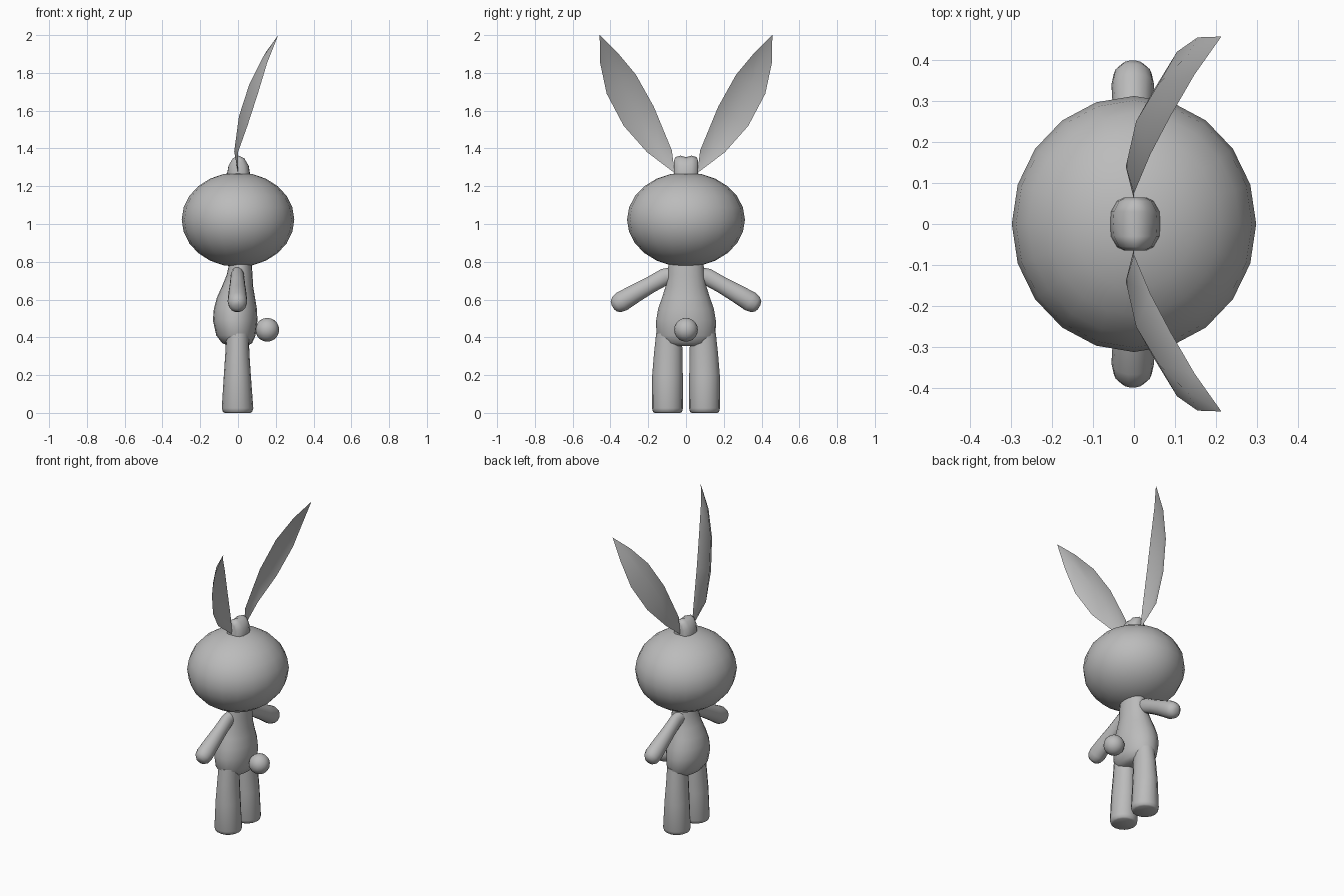
import bpy, bmesh, math
from mathutils import Vector as V

if "Cube" in bpy.data.objects:
    bpy.data.objects.remove(bpy.data.objects["Cube"])

grey = bpy.data.materials.new("soft grey")
grey.diffuse_color = (0.5, 0.5, 0.5, 1)
grey.use_nodes = True
grey.node_tree.nodes["Principled BSDF"].inputs["Base Color"].default_value = grey.diffuse_color


def finish(name, bm, angle=50):
    bmesh.ops.recalc_face_normals(bm, faces=bm.faces)
    me = bpy.data.meshes.new(name)
    bm.to_mesh(me)
    bm.free()
    me.materials.append(grey)
    ob = bpy.data.objects.new(name, me)
    bpy.context.collection.objects.link(ob)
    bpy.ops.object.select_all(action='DESELECT')
    ob.select_set(True)
    bpy.context.view_layer.objects.active = ob
    bpy.ops.object.shade_smooth_by_angle(angle=math.radians(angle))
    return ob


def loft(name, stations, n=16):
    """Skin elliptical rings; each station is (centre, u radius, v radius)."""
    bm = bmesh.new()
    rings = []
    for c, u, v in stations:
        angles = [2 * math.pi * i / n for i in range(n)]
        rings.append([bm.verts.new(V(c) + V(u) * math.cos(a) + V(v) * math.sin(a))
                      for a in angles])
    for a, b in zip(rings, rings[1:]):
        for i in range(n):
            j = (i + 1) % n
            bm.faces.new((a[i], a[j], b[j], b[i]))
    bm.faces.new(rings[0])
    bm.faces.new(rings[-1])
    return finish(name, bm)


def upright(name, rows, y=0, n=16):
    """Rows are (z, min x, max x, half depth in y, y offset)."""
    return loft(name, [((((a + b) / 2), y + o, z), ((b - a) / 2, 0, 0), (0, h, 0))
                       for z, a, b, h, o in rows], n)


def ball(name, centre, radii, seg, rings):
    bm = bmesh.new()
    bmesh.ops.create_uvsphere(bm, u_segments=seg, v_segments=rings, radius=1)
    bmesh.ops.scale(bm, vec=radii, verts=bm.verts)
    bmesh.ops.translate(bm, vec=centre, verts=bm.verts)
    return finish(name, bm)


# Head and tail
ball("head", (0, 0, 1.023), (0.298, 0.312, 0.25), 20, 12)
ball("tail", (0.155, 0, 0.44), (0.063, 0.063, 0.063), 16, 10)

# Torso with a forward belly
upright("torso", [
    (0.355, -0.05, 0.05, 0.09, 0), (0.37, -0.085, 0.075, 0.13, 0),
    (0.41, -0.115, 0.093, 0.157, 0), (0.49, -0.133, 0.103, 0.158, 0),
    (0.55, -0.128, 0.10, 0.148, 0), (0.61, -0.112, 0.09, 0.127, 0),
    (0.67, -0.085, 0.08, 0.108, 0), (0.73, -0.06, 0.077, 0.098, 0),
    (0.82, -0.04, 0.07, 0.09, 0)], n=20)

for s, side in ((-1, "left"), (1, "right")):
    # Leg: slightly flared, with a rounded sole
    upright(side + "_leg", [
        (0.0, -0.07, 0.065, 0.068, 0), (0.006, -0.08, 0.075, 0.077, 0),
        (0.025, -0.086, 0.081, 0.082, 0), (0.2, -0.075, 0.068, 0.081, 0),
        (0.32, -0.067, 0.06, 0.075, -s * 0.004),
        (0.42, -0.062, 0.058, 0.068, -s * 0.008)], y=s * 0.098)

    # Arm: a bent tube with a rounded hand
    arm = [(0.03, 0.735, 0.035, 0.05), (0.11, 0.722, 0.036, 0.046),
           (0.19, 0.677, 0.041, 0.045), (0.27, 0.632, 0.048, 0.05),
           (0.34, 0.59, 0.052, 0.055), (0.367, 0.574, 0.046, 0.048),
           (0.383, 0.564, 0.03, 0.032), (0.388, 0.561, 0.012, 0.013)]
    loft(side + "_arm", [((-0.003, s * y, z), (rx, 0, 0),
                          (0, s * 0.5 * rv, 0.866 * rv)) for y, z, rx, rv in arm], 14)

    # Ear: cupped leaf, each row is outer edge, middle and inner edge
    rows = [((0.0, 0.206, 1.38), (-0.02, 0.14, 1.385), (0.0, 0.075, 1.39)),
            ((0.05, 0.33, 1.52), (0.005, 0.25, 1.57), (0.04, 0.17, 1.62)),
            ((0.105, 0.42, 1.69), (0.06, 0.342, 1.74), (0.09, 0.265, 1.79)),
            ((0.155, 0.455, 1.855), (0.13, 0.41, 1.88), (0.148, 0.365, 1.91))]
    bm = bmesh.new()
    base = bm.verts.new((0.0, s * 0.06, 1.27))
    tip = bm.verts.new((0.213, s * 0.457, 2.0))
    grid = [[bm.verts.new((x, s * y, z)) for x, y, z in r] for r in rows]
    for i in (0, 1):
        bm.faces.new((base, grid[0][i], grid[0][i + 1]))
        for a, b in zip(grid, grid[1:]):
            bm.faces.new((a[i], b[i], b[i + 1], a[i + 1]))
        bm.faces.new((tip, grid[-1][i + 1], grid[-1][i]))
    finish(side + "_ear", bm)

# Top knot joining the ears, pinched in the middle
knot = [(-0.064, 0.028, 0.075), (-0.056, 0.045, 0.094), (-0.03, 0.06, 0.102),
        (0, 0.062, 0.094), (0.03, 0.06, 0.102), (0.056, 0.045, 0.094),
        (0.064, 0.028, 0.075)]
loft("top_knot", [((0.003, y, 1.26), (rx, 0, 0), (0, 0, rz))
                  for y, rx, rz in knot], 12)
